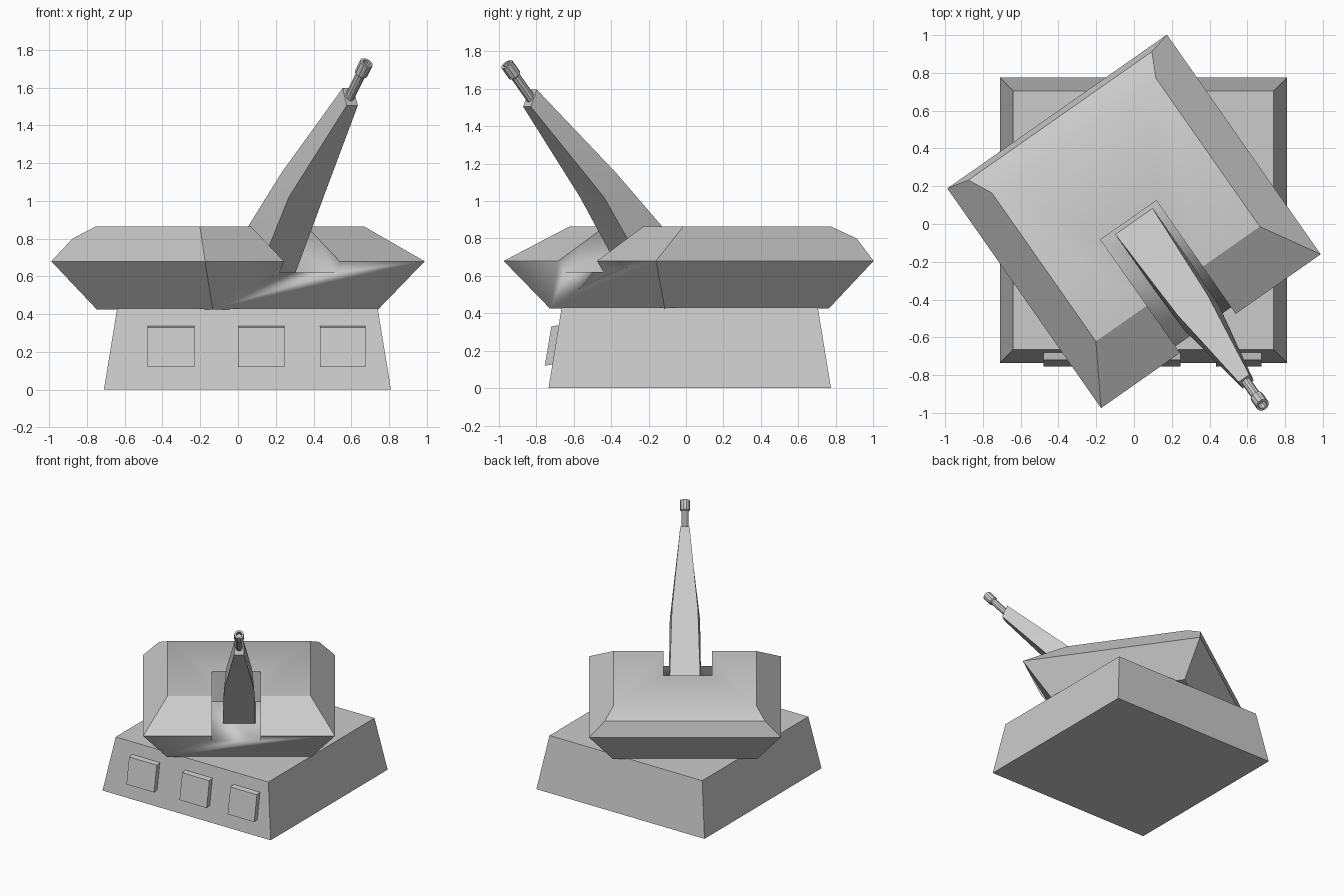
import bpy, bmesh
from math import radians, sin, cos, tau
from mathutils import Matrix, Vector

if "Cube" in bpy.data.objects:
    bpy.data.objects.remove(bpy.data.objects["Cube"])

TURN = Matrix.Translation((0, 0.014, 0)) @ Matrix.Rotation(radians(35), 4, 'Z')


def loft(name, rings, matrix=None):
    """Skin a list of equal-length rings, cap both ends, merge coplanar faces."""
    bm = bmesh.new()
    loops = [[bm.verts.new(p) for p in r] for r in rings]
    n = len(loops[0])
    for a, b in zip(loops, loops[1:]):
        for i in range(n):
            j = (i + 1) % n
            bm.faces.new((a[i], a[j], b[j], b[i]))
    bm.faces.new(loops[0][::-1])
    bm.faces.new(loops[-1])
    bmesh.ops.dissolve_limit(bm, angle_limit=radians(0.4), verts=bm.verts, edges=bm.edges)
    bmesh.ops.recalc_face_normals(bm, faces=bm.faces)
    me = bpy.data.meshes.new(name)
    bm.to_mesh(me)
    bm.free()
    me.shade_smooth()
    me.set_sharp_from_angle(angle=radians(30))
    ob = bpy.data.objects.new(name, me)
    bpy.context.collection.objects.link(ob)
    if matrix:
        ob.matrix_world = matrix
    return ob


def rect(x0, x1, y0, y1, z0, z1=None):
    """Rectangle ring; z0 at the front edge, z1 at the back edge."""
    z1 = z0 if z1 is None else z1
    return [(x0, y0, z0), (x1, y0, z0), (x1, y1, z1), (x0, y1, z1)]


# Tapered base block
loft("base", [rect(-0.71, 0.81, -0.735, 0.775, 0), rect(-0.64, 0.74, -0.665, 0.705, 0.43)])

# Three plates on the sloping front
for i, (x0, x1) in enumerate(((-0.48, -0.23), (0, 0.245), (0.435, 0.675))):
    loft(f"front_plate_{i + 1}", [rect(x0, x1, -0.755, -0.69, 0.12, 0.13),
                                  rect(x0, x1, -0.72, -0.655, 0.33, 0.34)])

# Turret hull: under-slope, wide rim, sloped upper sides with a chamfered rear roof
turret = loft("turret", [
    rect(-0.535, 0.535, -0.53, 0.54, 0.425),
    rect(-0.71, 0.71, -0.71, 0.71, 0.68),
    rect(-0.5932, 0.5932, -0.5122, 0.682, 0.80),
    rect(-0.53, 0.53, -0.405, 0.555, 0.865)], TURN)

# Slot cut for the gun
cutter = loft("slot_cutter", [rect(-0.2, 0.16, -1, 0.022, 0.62),
                              rect(-0.2, 0.16, -1, 0.022, 1.2)], TURN)
cutter.hide_render = True
cutter.hide_viewport = True
cut = turret.modifiers.new("slot", 'BOOLEAN')
cut.operation = 'DIFFERENCE'
cut.solver = 'EXACT'
cut.object = cutter


# Tapering gun housing: each section runs from lower to upper edge
def section(low, high):
    (wl, dl, zl), (wh, dh, zh) = low, high
    return [(-wl, -dl, zl), (wl, -dl, zl), (wh, -dh, zh), (-wh, -dh, zh)]


loft("gun_housing", [
    section((0.12, 0.36, 0.62), (0.12, 0.0, 0.62)),
    section((0.112, 0.63, 1.02), (0.096, 0.54, 1.15)),
    section((0.036, 1.055, 1.505), (0.034, 1.015, 1.597))], TURN)

# Round barrel with a thicker hollow muzzle
start, end = Vector((0, -1.0, 1.515)), Vector((0, -1.187, 1.732))
axis = (end - start).normalized()
side = Vector((1, 0, 0))
up = axis.cross(side)
total = (end - start).length
steps = [(0, 0.026), (total - 0.085, 0.026), (total - 0.078, 0.036), (total, 0.036),
         (total, 0.022), (total - 0.04, 0.022)]
SIDES = 10
loft("barrel", [[start + axis * d + r * (side * cos(tau * k / SIDES) + up * sin(tau * k / SIDES))
                 for k in range(SIDES)] for d, r in steps], TURN)
